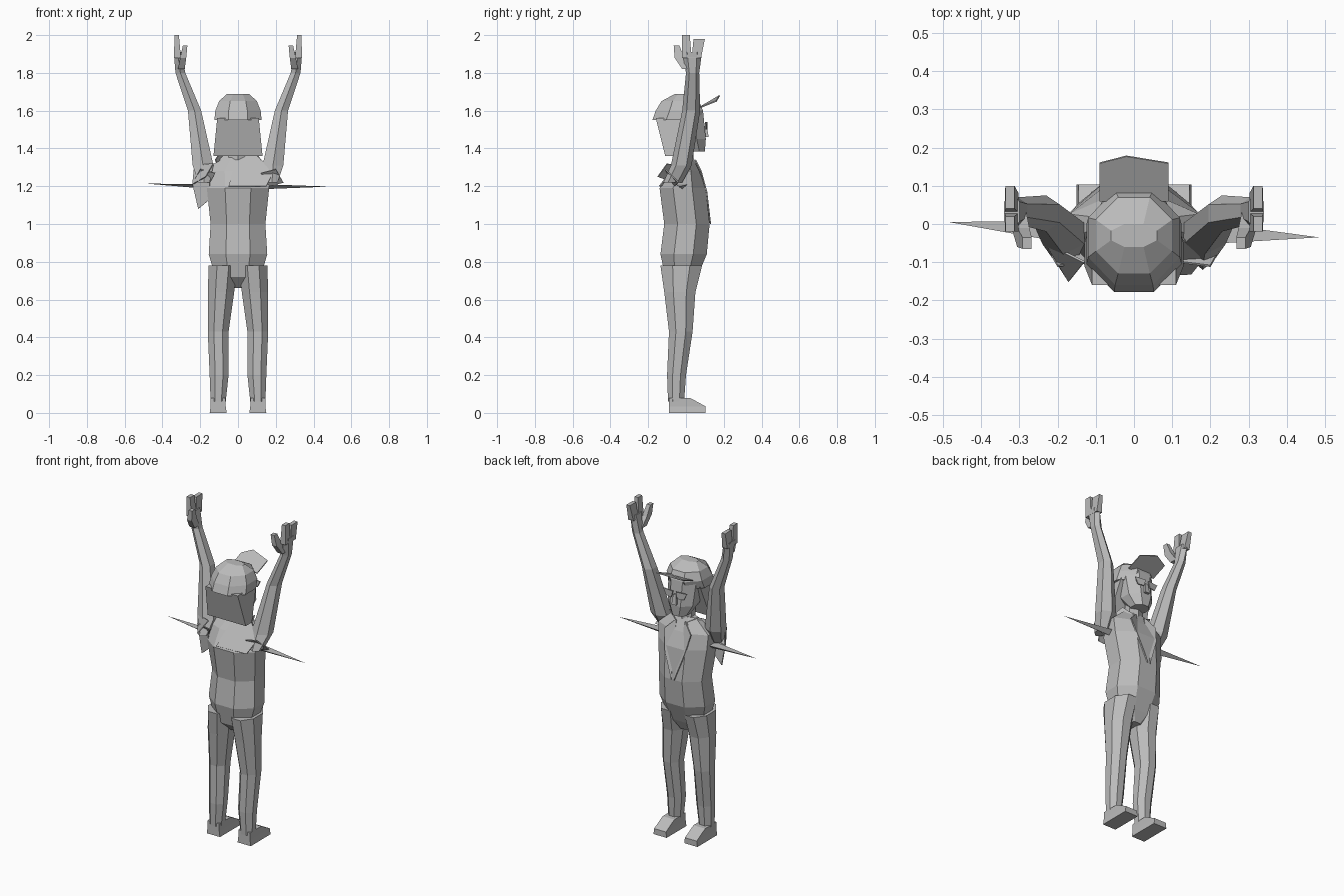
import bpy
from math import cos, sin, tau

if "Cube" in bpy.data.objects:
    bpy.data.objects.remove(bpy.data.objects["Cube"])

grey = bpy.data.materials.new("plain_grey")
grey.use_nodes = True
grey.diffuse_color = (.5, .5, .5, 1)
grey.node_tree.nodes["Principled BSDF"].inputs["Base Color"].default_value = grey.diffuse_color


def make(name, verts, faces, mirrored=False, thickness=0):
    """Build a flat-shaded part, optionally mirrored across x or thickened from a sheet."""
    mesh = bpy.data.meshes.new(name)
    mesh.from_pydata(verts, [], faces)
    mesh.materials.append(grey)
    part = bpy.data.objects.new(name, mesh)
    bpy.context.collection.objects.link(part)
    if thickness:
        solid = part.modifiers.new("thickness", 'SOLIDIFY')
        solid.thickness = thickness
        solid.offset = 0
    if mirrored:
        mirror = part.modifiers.new("other_side", 'MIRROR')
        mirror.use_mirror_merge = False
    return part


def ring(height, half_width, back, front, centre=0):
    """Level cross-section: its height, half width, depth range and sideways centre."""
    return height, half_width, back, front, centre


def loft(name, sides, rings, mirrored=False):
    """Skin a stack of level cross-sections from bottom to top."""
    angles = [tau * (i + .5) / sides for i in range(sides)]
    reach_x = max(cos(a) for a in angles)
    reach_y = max(sin(a) for a in angles)
    verts = []
    for height, half_width, back, front, centre in rings:
        for a in angles:
            verts.append((centre + half_width * cos(a) / reach_x,
                          (back + front + (front - back) * sin(a) / reach_y) / 2,
                          height))
    total = len(verts)
    faces = [tuple(reversed(range(sides))), tuple(range(total - sides, total))]
    for base in range(0, total - sides, sides):
        for i in range(sides):
            low, low_next = base + i, base + (i + 1) % sides
            faces.append((low, low_next, low_next + sides, low + sides))
    return make(name, verts, faces, mirrored)


def sheet(name, *points, mirrored=False):
    """Thin cloth or plastic plate through a loop of points."""
    return make(name, points, [tuple(range(len(points)))], mirrored, thickness=.006)


# Torso with hips, belly, chest and sloping shoulders
loft("torso", sides=8, rings=[
    ring(height=.66, half_width=.04, back=-.05, front=.03),
    ring(height=.72, half_width=.12, back=-.11, front=.06),
    ring(height=.84, half_width=.155, back=-.135, front=.11),
    ring(height=1, half_width=.145, back=-.115, front=.125),
    ring(height=1.19, half_width=.165, back=-.14, front=.105),
    ring(height=1.28, half_width=.17, back=-.08, front=.07),
    ring(height=1.36, half_width=.08, back=-.02, front=.03)])

# Neck and face
loft("neck", sides=6, rings=[
    ring(height=1.3, half_width=.05, back=-.04, front=.04),
    ring(height=1.44, half_width=.05, back=-.04, front=.04)])
loft("face", sides=8, rings=[
    ring(height=1.385, half_width=.05, back=0, front=.1),
    ring(height=1.45, half_width=.085, back=-.06, front=.105),
    ring(height=1.6, half_width=.095, back=-.1, front=.09)])
loft("nose", sides=4, rings=[
    ring(height=1.46, half_width=.015, back=.08, front=.12),
    ring(height=1.52, half_width=.01, back=.08, front=.11)])

# Hair flaring toward the nape, and a cap with an upturned brim
loft("hair", sides=4, rings=[
    ring(height=1.36, half_width=.13, back=-.11, front=-.05),
    ring(height=1.56, half_width=.11, back=-.16, front=.02)])
loft("cap", sides=8, rings=[
    ring(height=1.55, half_width=.125, back=-.178, front=.07),
    ring(height=1.6, half_width=.12, back=-.16, front=.09),
    ring(height=1.65, half_width=.1, back=-.13, front=.07),
    ring(height=1.688, half_width=.06, back=-.06, front=0)])
sheet("cap_brim", (-.09, .06, 1.61), (.09, .06, 1.61), (.09, .16, 1.65),
      (-.02, .178, 1.68), (-.09, .16, 1.65))

# Legs and shoes
loft("legs", sides=8, mirrored=True, rings=[
    ring(height=.06, half_width=.04, back=-.095, front=-.01, centre=.105),
    ring(height=.2, half_width=.05, back=-.1, front=0, centre=.1),
    ring(height=.43, half_width=.055, back=-.09, front=.035, centre=.105),
    ring(height=.64, half_width=.07, back=-.115, front=.05, centre=.09),
    ring(height=.78, half_width=.075, back=-.135, front=.085, centre=.08)])
loft("shoes", sides=4, mirrored=True, rings=[
    ring(height=0, half_width=.045, back=-.09, front=.103, centre=.105),
    ring(height=.035, half_width=.04, back=-.09, front=.103, centre=.105),
    ring(height=.08, half_width=.04, back=-.09, front=.02, centre=.105)])

# Raised arms, narrowing to the wrist and widening into the palm
loft("arms", sides=6, mirrored=True, rings=[
    ring(height=1.22, half_width=.03, back=-.12, front=-.02, centre=.18),
    ring(height=1.31, half_width=.055, back=-.08, front=.03, centre=.185),
    ring(height=1.6, half_width=.035, back=-.02, front=.075, centre=.23),
    ring(height=1.8, half_width=.026, back=0, front=.07, centre=.305),
    ring(height=1.91, half_width=.02, back=-.02, front=.085, centre=.32)])

# Two blocks of fingers and a thumb
loft("front_fingers", sides=4, mirrored=True, rings=[
    ring(height=1.88, half_width=.018, back=.03, front=.08, centre=.32),
    ring(height=1.98, half_width=.012, back=.04, front=.1, centre=.325)])
loft("rear_fingers", sides=4, mirrored=True, rings=[
    ring(height=1.88, half_width=.018, back=-.02, front=.03, centre=.32),
    ring(height=2, half_width=.012, back=-.02, front=.02, centre=.325)])
loft("thumbs", sides=4, mirrored=True, rings=[
    ring(height=1.82, half_width=.018, back=-.02, front=.03, centre=.3),
    ring(height=1.88, half_width=.016, back=-.06, front=-.01, centre=.29),
    ring(height=1.945, half_width=.012, back=-.065, front=-.035, centre=.28)])

# Open jacket, glasses and pointed sleeve ends
sheet("lapels", (.03, .05, 1.34), (.09, .08, 1.28), (.07, .11, 1.17), (.01, .13, 1),
      mirrored=True)
sheet("collar", (.03, .05, 1.33), (.1, .02, 1.37), (.12, -.04, 1.34), (.1, .05, 1.28),
      mirrored=True)
sheet("glasses", (.01, .112, 1.54), (.08, .104, 1.54), (.06, .105, 1.5), (.02, .112, 1.5),
      mirrored=True)
sheet("sleeve_ends", (.12, -.1, 1.27), (.2, -.11, 1.29), (.24, -.04, 1.22), (.16, -.06, 1.2),
      mirrored=True)

# Long flat spike on each side of the chest, tilted slightly as a pair
for word, side in (("left", 1), ("right", -1)):
    tip = (side * .485, -.015 - side * .02, 1.206 - side * .008)
    root = [(side * .15, .01, 1.21), (side * .15, -.055, 1.21), (side * .15, -.02, 1.185)]
    make(word + "_spike", [tip] + root, [(0, 1, 2), (0, 2, 3), (0, 3, 1), (1, 3, 2)])

# Loose cloth on the right shoulder
sheet("loose_cloth_upper", (-.23, -.05, 1.31), (-.13, -.1, 1.32), (-.17, -.15, 1.25),
      (-.24, -.04, 1.21))
sheet("loose_cloth_lower", (-.24, -.04, 1.21), (-.15, -.08, 1.24), (-.15, -.06, 1.13),
      (-.21, -.05, 1.08))

# Raised yoke across the left of the back
sheet("back_yoke", (0, -.02, 1.36), (.1, -.02, 1.36), (.19, -.08, 1.28), (.15, -.13, 1.2),
      (-.05, -.14, 1.2))
